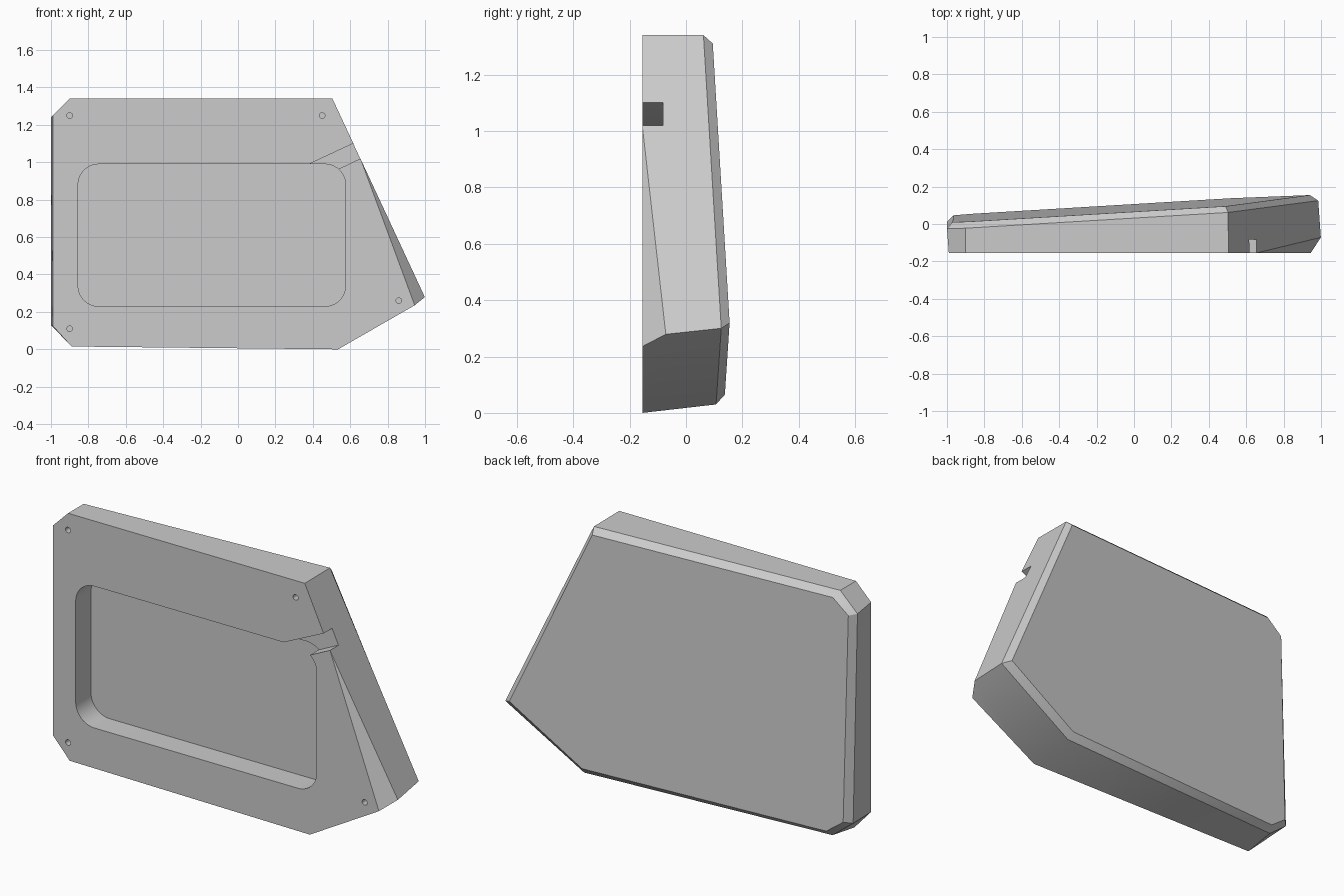
import bpy, bmesh, math
from mathutils import Vector

cube = bpy.data.objects.get("Cube")
if cube:
    bpy.data.objects.remove(cube, do_unlink=True)

FRONT = -0.155

grey = bpy.data.materials.new("plain grey")
grey.use_nodes = True
colour = (0.6, 0.6, 0.6, 1)
grey.diffuse_color = colour
grey.node_tree.nodes["Principled BSDF"].inputs["Base Color"].default_value = colour


def back_y(x, z):
    """Sloping plane of the back panel."""
    return 0.095 + 0.06 * (x - 0.49) - 0.033 * (z - 1.31)


def make_object(name, bm):
    bmesh.ops.recalc_face_normals(bm, faces=bm.faces)
    mesh = bpy.data.meshes.new(name)
    bm.to_mesh(mesh)
    bm.free()
    mesh.materials.append(grey)
    obj = bpy.data.objects.new(name, mesh)
    bpy.context.collection.objects.link(obj)
    return obj


def loft(bm, loops):
    """Closed solid through loops that share one vertex count."""
    rings = [[bm.verts.new(p) for p in loop] for loop in loops]
    bm.faces.new(rings[0])
    bm.faces.new(rings[-1])
    for a, b in zip(rings, rings[1:]):
        for i in range(len(a)):
            j = (i + 1) % len(a)
            bm.faces.new((a[i], a[j], b[j], b[i]))


def prism(name, outline, y0, y1):
    bm = bmesh.new()
    loft(bm, [[(x, y, z) for x, z in outline] for y in (y0, y1)])
    return make_object(name, bm)


def arc(cx, cz, r, start, sweep, steps):
    angles = [math.radians(start + sweep * i / steps) for i in range(steps + 1)]
    return [(cx + r * math.cos(a), cz + r * math.sin(a)) for a in angles]


# Body: front outline, rim outline and chamfered back outline
front = [(-0.99, 1.25), (-0.9, 1.34), (0.505, 1.34), (1.005, 0.27),
         (0.535, 0), (-0.89, 0.015), (-0.99, 0.125)]
rim = [(-1, 1.24), (-0.9, 1.34), (0.503, 1.34), (0.985, 0.3),
       (0.53, 0.03), (-0.885, 0.04), (-1, 0.13)]
back = [(-0.97, 1.235), (-0.88, 1.31), (0.49, 1.31), (0.94, 0.32),
        (0.52, 0.065), (-0.87, 0.07), (-0.965, 0.14)]
bm = bmesh.new()
loft(bm, [[(x, FRONT, z) for x, z in front],
          [(x, back_y(x, z) - 0.033, z) for x, z in rim],
          [(x, back_y(x, z), z) for x, z in back]])

# Slanted facet along the front right edge
a, b, c = Vector((0.662, FRONT, 1)), Vector((0.945, FRONT, 0.235)), Vector((1, -0.07, 0.28))
normal = (b - a).cross(c - a).normalized()
if normal.x < 0:
    normal.negate()
cut = bmesh.ops.bisect_plane(bm, geom=bm.verts[:] + bm.edges[:] + bm.faces[:],
                             plane_co=a, plane_no=normal, clear_outer=True)
bmesh.ops.holes_fill(bm, edges=[e for e in bm.edges if e.is_boundary], sides=0)
body = make_object("housing_body", bm)

# Rounded pocket
R = 0.11
pocket = []
for cx, cz, start in ((0.575 - R, 0.99 - R, 0), (-0.855 + R, 0.99 - R, 90),
                      (-0.855 + R, 0.23 + R, 180), (0.575 - R, 0.23 + R, 270)):
    pocket += arc(cx, cz, R, start, 90, 10)
cutters = [prism("pocket_cutter", pocket, FRONT - 0.1, -0.025)]

# Cable slot from the pocket to the right wall
slot = [(0.3, 0.953), (0.75, 1.163), (0.75, 1.066), (0.4, 0.898)]
cutters.append(prism("slot_cutter", slot, FRONT - 0.1, -0.082))

# Screw holes
for x, z in ((-0.9, 1.25), (0.45, 1.25), (0.86, 0.26), (-0.9, 0.11)):
    cutters.append(prism("hole_cutter", arc(x, z, 0.015, 0, 360, 16)[:-1],
                         FRONT - 0.1, FRONT + 0.08))

for cutter in cutters:
    cutter.hide_render = True
    mod = body.modifiers.new(cutter.name, 'BOOLEAN')
    mod.operation = 'DIFFERENCE'
    mod.solver = 'EXACT'
    mod.object = cutter

# Bake the cuts and drop the cutters
depsgraph = bpy.context.evaluated_depsgraph_get()
result = bpy.data.meshes.new_from_object(body.evaluated_get(depsgraph))
body.modifiers.clear()
body.data = result
for cutter in cutters:
    bpy.data.objects.remove(cutter, do_unlink=True)

bpy.ops.object.select_all(action='DESELECT')
body.select_set(True)
bpy.context.view_layer.objects.active = body
bpy.ops.object.shade_smooth_by_angle(angle=math.radians(32))
